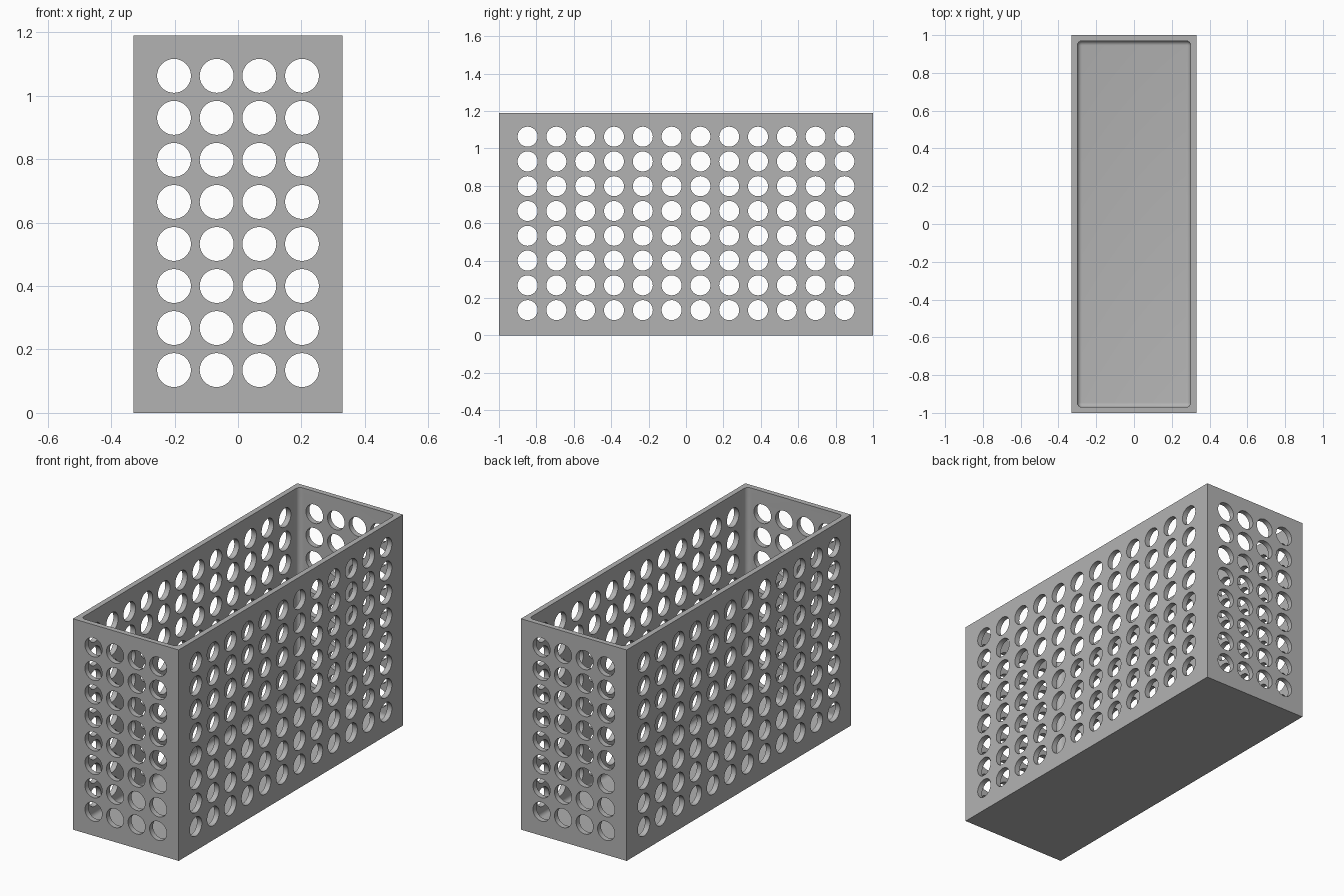
import bpy, bmesh, math
from mathutils import Matrix, Vector

if "Cube" in bpy.data.objects:
    bpy.data.objects.remove(bpy.data.objects["Cube"], do_unlink=True)

WIDTH, DEPTH, HEIGHT = 0.66, 2.0, 1.19
WALL, FILLET = 0.03, 0.025
HOLE_RADIUS, ROWS, LOWEST, ROW_STEP = 0.0535, 8, 0.135, 0.1325

grey = bpy.data.materials.new("plain grey")
grey.use_nodes = True
colour = (0.45, 0.45, 0.45, 1)
grey.diffuse_color = colour
grey.node_tree.nodes["Principled BSDF"].inputs["Base Color"].default_value = colour


def make_object(name, bm):
    mesh = bpy.data.meshes.new(name)
    bm.to_mesh(mesh)
    bm.free()
    mesh.materials.append(grey)
    obj = bpy.data.objects.new(name, mesh)
    bpy.context.collection.objects.link(obj)
    return obj


def box(size, bottom):
    bm = bmesh.new()
    bmesh.ops.create_cube(bm, size=1)
    bmesh.ops.scale(bm, vec=size, verts=bm.verts)
    bmesh.ops.translate(bm, vec=(0, 0, bottom + size[2] / 2), verts=bm.verts)
    return bm


def hole_cutter(name, axis, columns, step, length):
    """Grid of parallel rods that pierce two opposite walls."""
    bm = bmesh.new()
    turn = Matrix.Rotation(math.pi / 2, 4, "Y" if axis == "x" else "X")
    for row in range(ROWS):
        for column in range(columns):
            side = (column - (columns - 1) / 2) * step
            z = LOWEST + row * ROW_STEP
            place = Vector((0, side, z) if axis == "x" else (side, 0, z))
            bmesh.ops.create_cone(
                bm, cap_ends=True, segments=32, radius1=HOLE_RADIUS,
                radius2=HOLE_RADIUS, depth=length,
                matrix=Matrix.Translation(place) @ turn)
    return make_object(name, bm)


# Outer block
basket = make_object("perforated_basket", box((WIDTH, DEPTH, HEIGHT), 0))

# Cavity with rounded corners and a rounded floor edge, open at the top
bm = box((WIDTH - 2 * WALL, DEPTH - 2 * WALL, HEIGHT), WALL)
rounded = [e for e in bm.edges if min(v.co.z for v in e.verts) < HEIGHT / 2]
bmesh.ops.bevel(bm, geom=rounded, offset=FILLET, segments=6, profile=0.5,
                affect="EDGES", clamp_overlap=True)
cavity = make_object("cavity_cutter", bm)

# Hole grids through the long and the short walls
long_holes = hole_cutter("long_wall_hole_cutter", "x", 12, 0.154, WIDTH + 0.2)
short_holes = hole_cutter("short_wall_hole_cutter", "y", 4, 0.1345, DEPTH + 0.2)

bpy.context.view_layer.objects.active = basket
for cutter in (cavity, long_holes, short_holes):
    cutter.hide_render = True
    cut = basket.modifiers.new(cutter.name, "BOOLEAN")
    cut.operation, cut.solver, cut.object = "DIFFERENCE", "EXACT", cutter
    bpy.ops.object.modifier_apply(modifier=cut.name)
    bpy.data.objects.remove(cutter, do_unlink=True)

# Smooth the hole walls and fillets, keep the rims sharp
bpy.ops.object.select_all(action="DESELECT")
basket.select_set(True)
bpy.ops.object.shade_smooth_by_angle(angle=math.radians(30))
